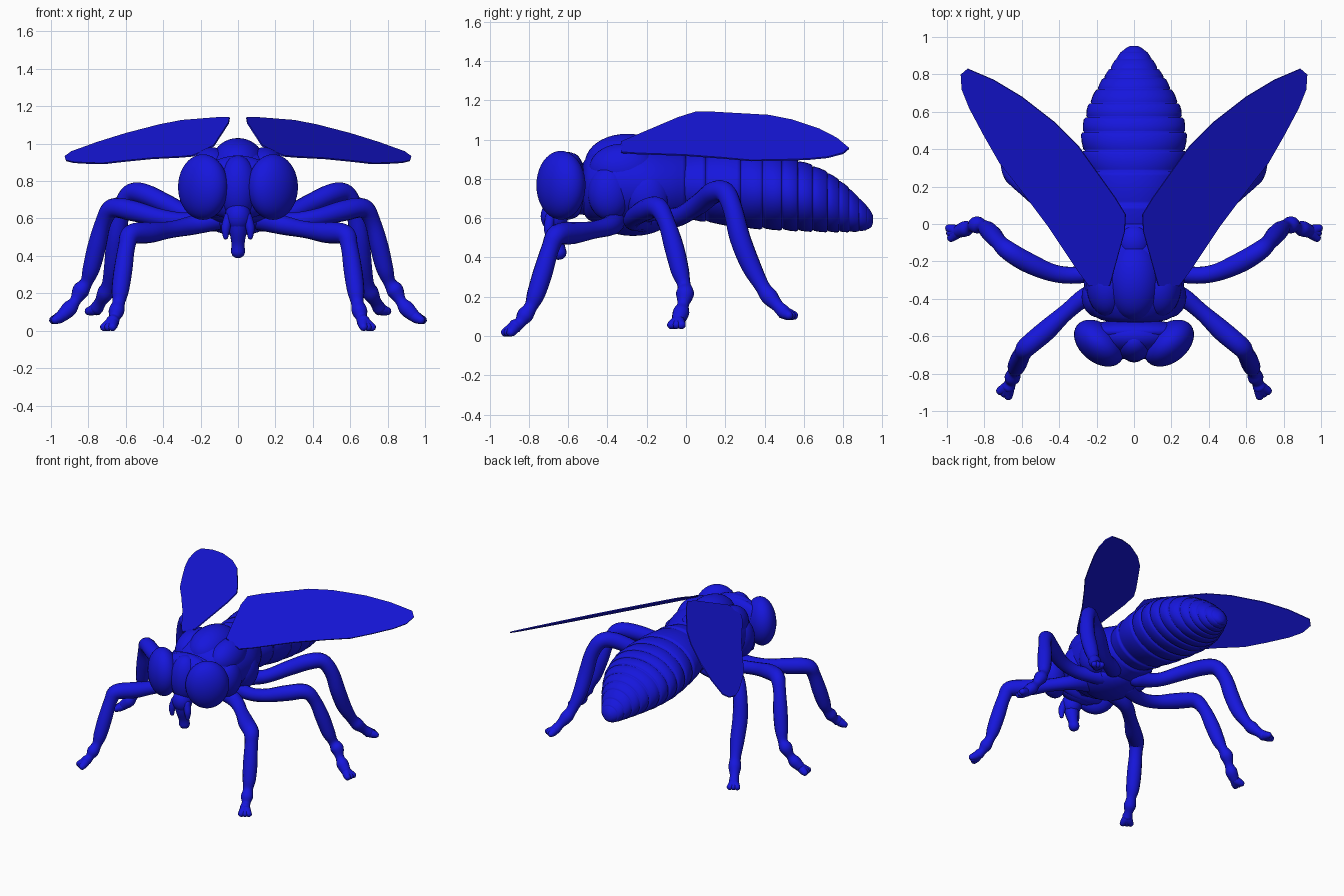
import bpy, bmesh, math
from mathutils import Vector

if "Cube" in bpy.data.objects:
    bpy.data.objects.remove(bpy.data.objects["Cube"])

mat = bpy.data.materials.new("blue")
mat.diffuse_color = (0.008, 0.008, 0.72, 1)
mat.use_nodes = True
mat.node_tree.nodes["Principled BSDF"].inputs["Base Color"].default_value = mat.diffuse_color


def finish(bm, name, smooth=True):
    bmesh.ops.recalc_face_normals(bm, faces=bm.faces)
    me = bpy.data.meshes.new(name)
    bm.to_mesh(me)
    bm.free()
    ob = bpy.data.objects.new(name, me)
    bpy.context.collection.objects.link(ob)
    me.materials.append(mat)
    for p in me.polygons:
        p.use_smooth = smooth
    return ob


def skin(bm, rings):
    """Skin closed rings of points into a capped tube."""
    vs = [[bm.verts.new(p) for p in r] for r in rings]
    n = len(vs[0])
    for a, b in zip(vs, vs[1:]):
        for i in range(n):
            bm.faces.new((a[i], a[(i + 1) % n], b[(i + 1) % n], b[i]))
    bm.faces.new(vs[0])
    bm.faces.new(vs[-1])


def body_ring(y, zc, rx, rz, n=40):
    return [(rx * math.cos(2 * math.pi * i / n), y, zc + rz * math.sin(2 * math.pi * i / n))
            for i in range(n)]


def catmull(keys, steps):
    """Smooth a list of equal-length tuples."""
    k = [Vector(p) for p in keys]
    k = [2 * k[0] - k[1]] + k + [2 * k[-1] - k[-2]]
    out = []
    for i in range(1, len(k) - 2):
        for s in range(steps):
            t = s / steps
            a, b, c, d = k[i - 1:i + 3]
            out.append(0.5 * (2 * b + (c - a) * t + (2 * a - 5 * b + 4 * c - d) * t * t
                              + (3 * b - a - 3 * c + d) * t ** 3))
    return out + [k[-2]]


def tube(bm, keys, steps=5, n=14):
    """Tube through (x, y, z, radius) keys with rounded ends."""
    pts = catmull(keys, steps)
    pos = [p.to_3d() for p in pts]
    rad = [max(p[3], 0.004) for p in pts]
    d0, d1 = (pos[0] - pos[1]).normalized(), (pos[-1] - pos[-2]).normalized()
    r0, r1 = rad[0], rad[-1]
    pos = [pos[0] + d0 * r0 * 0.8, pos[0] + d0 * r0 * 0.5] + pos + \
          [pos[-1] + d1 * r1 * 0.5, pos[-1] + d1 * r1 * 0.8]
    rad = [r0 * 0.35, r0 * 0.8] + rad + [r1 * 0.8, r1 * 0.35]
    rings, side = [], None
    for i, p in enumerate(pos):
        t = (pos[min(i + 1, len(pos) - 1)] - pos[max(i - 1, 0)]).normalized()
        side = t.orthogonal() if side is None else side - t * side.dot(t)
        side.normalize()
        up = t.cross(side)
        rings.append([p + rad[i] * (side * math.cos(2 * math.pi * j / n) + up * math.sin(2 * math.pi * j / n))
                      for j in range(n)])
    skin(bm, rings)


def blob(name, loc, radii, rot=(0, 0, 0)):
    bm = bmesh.new()
    bmesh.ops.create_uvsphere(bm, u_segments=32, v_segments=20, radius=1)
    bmesh.ops.scale(bm, vec=radii, verts=bm.verts)
    ob = finish(bm, name)
    ob.location, ob.rotation_euler = loc, rot
    return ob


# thorax core
bm = bmesh.new()
core = [(-.53, .76, .10, .11), (-.50, .755, .20, .16), (-.42, .765, .25, .20), (-.30, .77, .27, .22),
        (-.18, .765, .27, .21), (-.08, .76, .24, .195), (0, .76, .20, .175)]
skin(bm, [body_ring(*p) for p in catmull(core, 4)])
finish(bm, "thorax")
blob("thorax_ridge", (0, -.30, .88), (.15, .215, .15))
blob("scutellum", (0, -.10, .90), (.09, .10, .08))
blob("sternum", (0, -.27, .595), (.18, .18, .085))

# abdomen: overlapping segments following one envelope (y, top, bottom, half width)
env = [(-.08, .91, .62, .18), (.1, .945, .58, .235), (.28, .945, .553, .262), (.39, .935, .545, .275),
       (.49, .92, .54, .28), (.57, .895, .535, .262), (.645, .87, .533, .24), (.72, .835, .53, .20),
       (.78, .795, .53, .165), (.83, .755, .53, .13), (.88, .705, .533, .098), (.92, .665, .54, .07),
       (.945, .63, .555, .035)]
bm = bmesh.new()
rings = []
for (y0, t0, b0, w0), (y1, t1, b1, w1) in zip(env, env[1:]):
    for f, k in ((0, .95), (.12, .985), (.5, 1.01), (.88, 1.015), (1, .985)):
        t, b, w = t0 + (t1 - t0) * f, b0 + (b1 - b0) * f, w0 + (w1 - w0) * f
        rings.append(body_ring(y0 + (y1 - y0) * f, (t + b) / 2, w * k, (t - b) / 2 * k))
rings.append(body_ring(.952, .595, .02, .02))
skin(bm, rings)
finish(bm, "abdomen")

# head and mouthparts
blob("head", (0, -.60, .765), (.22, .10, .172))
blob("head_back", (0, -.575, .765), (.27, .066, .165))
blob("face", (0, -.63, .765), (.105, .105, .172))
blob("mouth_base", (0, -.67, .61), (.07, .07, .08))
bm = bmesh.new()
tube(bm, [(0, -.68, .62, .055), (0, -.67, .54, .048), (0, -.655, .47, .036), (0, -.645, .42, .038)])
finish(bm, "proboscis")
bm = bmesh.new()
tube(bm, [(0, -.56, .75, .13), (0, -.45, .75, .14)])
finish(bm, "neck")

# legs: (x, y, z, radius) keys, mirrored on both sides
legs = {
    "front": [(.10, -.36, .60, .06), (.24, -.38, .565, .052), (.36, -.47, .54, .045), (.47, -.57, .525, .056),
              (.57, -.655, .515, .054), (.595, -.69, .45, .046), (.615, -.73, .32, .05), (.63, -.765, .21, .046),
              (.638, -.79, .15, .034), (.65, -.82, .105, .042), (.66, -.845, .07, .03), (.67, -.87, .05, .036)],
    "middle": [(.10, -.22, .59, .06), (.28, -.27, .585, .047), (.42, -.265, .605, .047), (.56, -.21, .64, .055),
               (.67, -.145, .655, .052), (.72, -.10, .58, .044), (.755, -.06, .45, .05), (.785, -.03, .33, .046),
               (.81, -.01, .26, .034), (.84, -.005, .215, .046), (.87, -.015, .16, .03), (.90, -.025, .12, .042),
               (.94, -.04, .08, .034)],
    "hind": [(.10, -.10, .60, .06), (.24, -.03, .61, .048), (.38, .07, .675, .053), (.50, .14, .73, .056),
             (.575, .20, .73, .053), (.625, .24, .64, .05), (.65, .275, .50, .053), (.665, .33, .36, .05),
             (.69, .39, .25, .038), (.71, .425, .20, .044), (.735, .465, .155, .032), (.755, .50, .12, .036)],
}
# outward foot direction and drop for each leg
feet = {"front": (.55, -.85, .032), "middle": (1, -.2, .024), "hind": (.5, .85, .016)}

# wing outline in plan, lying on one tilted plane
outline = [(.13, -.33), (.05, -.04), (.045, .05), (.10, .14), (.20, .28), (.30, .42), (.42, .54), (.60, .68),
           (.75, .77), (.89, .83), (.925, .80), (.92, .72), (.88, .62), (.80, .47), (.72, .33), (.61, .19),
           (.46, -.01), (.30, -.25), (.24, -.33)]

for s, side in ((1, "right"), (-1, "left")):
    blob(side + "_eye", (s * .187, -.637, .768), (.152, .103, .175), (0, 0, s * math.radians(40)))
    blob(side + "_shoulder", (s * .14, -.32, .85), (.115, .175, .13))
    blob(side + "_thorax_front", (s * .19, -.39, .73), (.09, .11, .14))
    blob(side + "_thorax_back", (s * .19, -.20, .72), (.095, .12, .14))
    bm = bmesh.new()
    tube(bm, [(s * .05, -.69, .61, .025), (s * .065, -.70, .55, .024), (s * .066, -.70, .50, .014)])
    finish(bm, side + "_palp")

    for part, keys in legs.items():
        bm = bmesh.new()
        tube(bm, [(s * x, y, z, r) for x, y, z, r in keys])
        # two spread toes
        x, y, z, r = keys[-1]
        dx, dy, drop = feet[part]
        for k in (-.6, 0, .6):
            ex, ey = x + .045 * (dx - k * dy), y + .045 * (dy + k * dx)
            tube(bm, [(s * x, y, z, .032), (s * (x + ex) / 2, (y + ey) / 2, z - drop * .6, .029),
                      (s * ex, ey, z - drop, .022)], 3, 10)
        finish(bm, side + "_" + part + "_leg")

    bm = bmesh.new()
    bm.faces.new([bm.verts.new((s * x, y, 1.147 - .485 * x + .29 * y)) for x, y in outline])
    wing = finish(bm, side + "_wing", False)
    mod = wing.modifiers.new("thickness", "SOLIDIFY")
    mod.thickness, mod.offset = .008, 0
